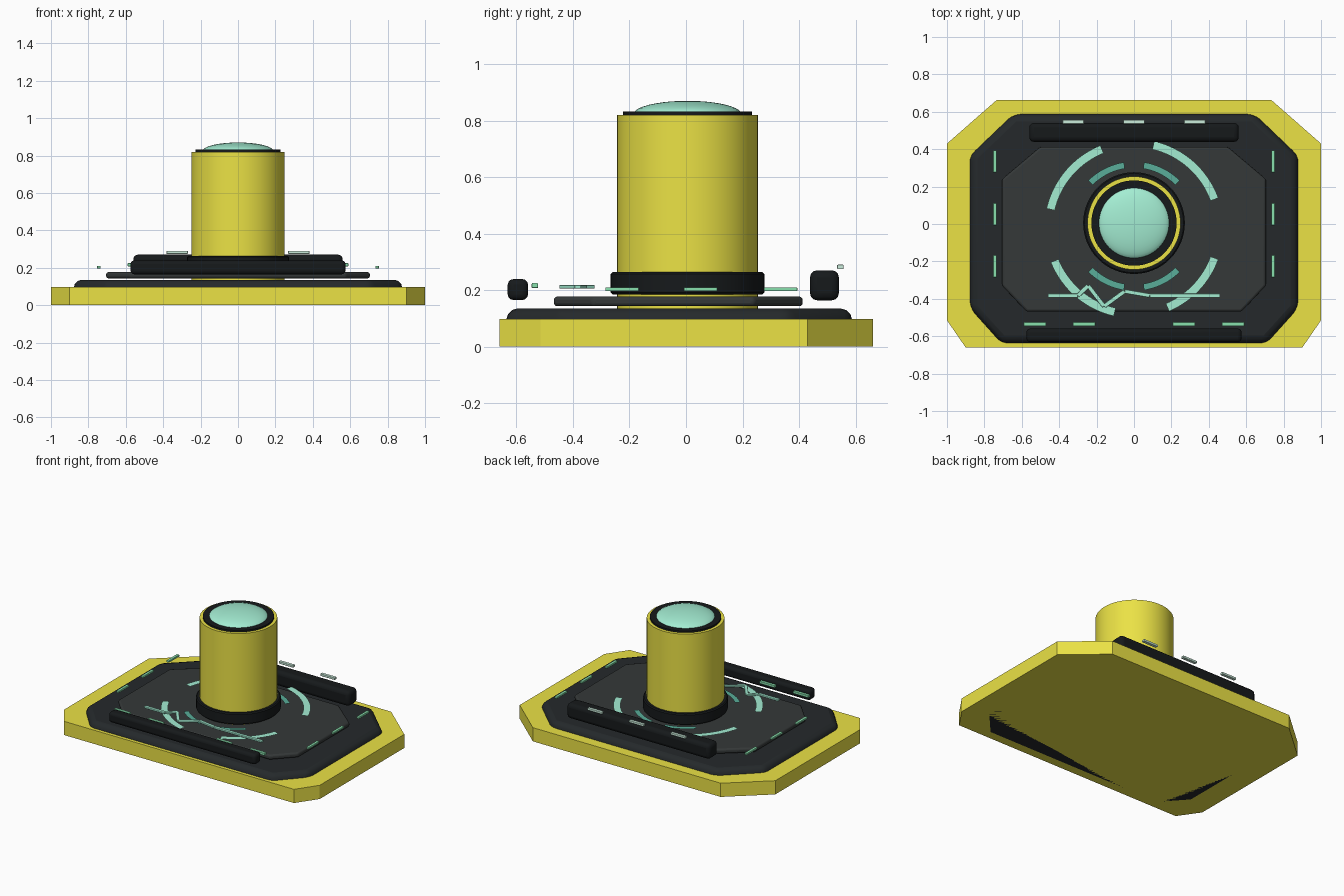
import bpy, bmesh
from math import cos, sin, radians, pi, atan2, hypot

if "Cube" in bpy.data.objects:
    bpy.data.objects.remove(bpy.data.objects["Cube"])


def material(name, rgb):
    m = bpy.data.materials.new(name)
    m.diffuse_color = (*rgb, 1)
    m.use_nodes = True
    m.node_tree.nodes["Principled BSDF"].inputs["Base Color"].default_value = m.diffuse_color
    return m


YELLOW = material("yellow", (0.83, 0.76, 0.06))
DARK = material("dark", (0.018, 0.022, 0.024))
PANEL = material("panel", (0.035, 0.04, 0.04))
BLACK = material("black", (0.008, 0.01, 0.011))
MINT = material("mint", (0.37, 0.85, 0.65))
TEAL = material("teal", (0.1, 0.42, 0.32))
GREEN = material("green", (0.25, 0.75, 0.42))
PALE = material("pale", (0.6, 0.85, 0.72))


def finish(bm, name, mat, bevel=0, segments=3, smooth=False):
    bmesh.ops.recalc_face_normals(bm, faces=bm.faces)
    me = bpy.data.meshes.new(name)
    bm.to_mesh(me)
    bm.free()
    ob = bpy.data.objects.new(name, me)
    bpy.context.collection.objects.link(ob)
    me.materials.append(mat)
    if bevel:
        b = ob.modifiers.new("bevel", "BEVEL")
        b.width, b.segments = bevel, segments
    if smooth:
        bpy.ops.object.select_all(action='DESELECT')
        ob.select_set(True)
        bpy.context.view_layer.objects.active = ob
        bpy.ops.object.shade_smooth_by_angle(angle=radians(35))
    return ob


def slab(name, right_half, z0, z1, mat, bevel=0, smooth=False):
    """Extrude a plate outline mirrored from its right half."""
    bm = bmesh.new()
    outline = right_half + [(-x, y) for x, y in reversed(right_half)]
    face = bm.faces.new([bm.verts.new((x, y, z0)) for x, y in outline])
    ext = bmesh.ops.extrude_face_region(bm, geom=[face])
    for v in ext["geom"]:
        if isinstance(v, bmesh.types.BMVert):
            v.co.z = z1
    return finish(bm, name, mat, bevel, smooth=smooth)


def box(name, loc, size, mat, bevel=0, rot=0):
    bm = bmesh.new()
    bmesh.ops.create_cube(bm, size=1)
    bmesh.ops.scale(bm, vec=size, verts=bm.verts)
    ob = finish(bm, name, mat, bevel, smooth=bevel > 0.01)
    ob.location = loc
    ob.rotation_euler.z = rot
    return ob


def lathe(name, profile, mat, cy=0.005, steps=64):
    """Revolve an (r, z) profile about the vertical axis."""
    bm = bmesh.new()
    vs = [bm.verts.new((r, 0, z)) for r, z in profile]
    es = [bm.edges.new(p) for p in zip(vs, vs[1:])]
    bmesh.ops.spin(bm, geom=vs + es, axis=(0, 0, 1), cent=(0, 0, 0),
                   angle=2 * pi, steps=steps, use_duplicate=False)
    bmesh.ops.remove_doubles(bm, verts=bm.verts, dist=1e-4)
    ob = finish(bm, name, mat, smooth=True)
    ob.location.y = cy
    return ob


def arc(name, r0, r1, a0, a1, cy, z, mat, n=16):
    """Flat ring segment."""
    bm = bmesh.new()
    prev = None
    for i in range(n + 1):
        a = radians(a0 + (a1 - a0) * i / n)
        pair = [bm.verts.new((r * cos(a), cy + r * sin(a), z)) for r in (r0, r1)]
        if prev:
            bm.faces.new((prev[0], prev[1], pair[1], pair[0]))
        prev = pair
    return finish(bm, name, mat)


# Stacked plates
slab("base_plate", [(0.90, -0.66), (1.0, -0.515), (1.0, 0.43), (0.735, 0.662)],
     0, 0.097, YELLOW)
slab("dark_panel", [(0.71, -0.637), (0.878, -0.45), (0.878, 0.365), (0.645, 0.588)],
     0, 0.135, DARK, 0.04, True)
slab("inner_panel", [(0.575, -0.468), (0.705, -0.33), (0.705, 0.24), (0.50, 0.413)],
     0.143, 0.177, PANEL, 0.012, True)

# Front and back bars
box("back_bar", (0, 0.49, 0.217), (1.12, 0.102, 0.106), BLACK, 0.025)
box("front_bar", (0, -0.595, 0.202), (1.15, 0.072, 0.074), BLACK, 0.02)

# Central column with collar, cap ring and lens
lathe("column", [(0, 0.135), (0.249, 0.135), (0.249, 0.82), (0, 0.82)], YELLOW)
lathe("collar", [(0.245, 0.185), (0.265, 0.185), (0.272, 0.192), (0.272, 0.257),
                 (0.265, 0.264), (0.245, 0.264), (0.245, 0.185)], BLACK)
lathe("cap_ring", [(0, 0.815), (0.228, 0.815), (0.228, 0.832), (0, 0.832)], BLACK)
lathe("lens", [(0.192 * cos(i * pi / 20), 0.822 + 0.048 * sin(i * pi / 20))
               for i in range(10)] + [(0, 0.87)], MINT)

# Flat glowing arcs around the column
for i, (a0, a1) in enumerate([(20, 77), (112, 167), (202, 257), (293, 340)]):
    arc(f"outer_arc_{i}", 0.435, 0.48, a0, a1, -0.025, 0.19, MINT)
for i, (a0, a1) in enumerate([(45, 81), (99, 135), (225, 261), (279, 315)]):
    arc(f"inner_arc_{i}", 0.312, 0.346, a0, a1, -0.012, 0.188, TEAL)

# Zigzag trace made of straight strips
trace = [(-0.46, -0.383), (-0.30, -0.383), (-0.245, -0.33), (-0.16, -0.44),
         (-0.05, -0.36), (0.085, -0.383), (0.46, -0.383)]
for i, ((x0, y0), (x1, y1)) in enumerate(zip(trace, trace[1:])):
    box(f"trace_{i}", ((x0 + x1) / 2, (y0 + y1) / 2, 0.212),
        (hypot(x1 - x0, y1 - y0), 0.022, 0.013), MINT, 0.003, atan2(y1 - y0, x1 - x0))

# Small indicator dashes on sides, front and back
for s in (-1, 1):
    for i, y in enumerate((0.335, 0.052, -0.226)):
        box(f"side_dash_{s}_{i}", (s * 0.744, y, 0.203), (0.02, 0.118, 0.014), GREEN, 0.003)
    for i, x in enumerate((0.267, 0.53)):
        box(f"front_dash_{s}_{i}", (s * x, -0.535, 0.216), (0.12, 0.022, 0.018), GREEN, 0.003)
for i, x in enumerate((-0.325, 0, 0.325)):
    box(f"back_dash_{i}", (x, 0.546, 0.282), (0.114, 0.022, 0.016), PALE, 0.003)
